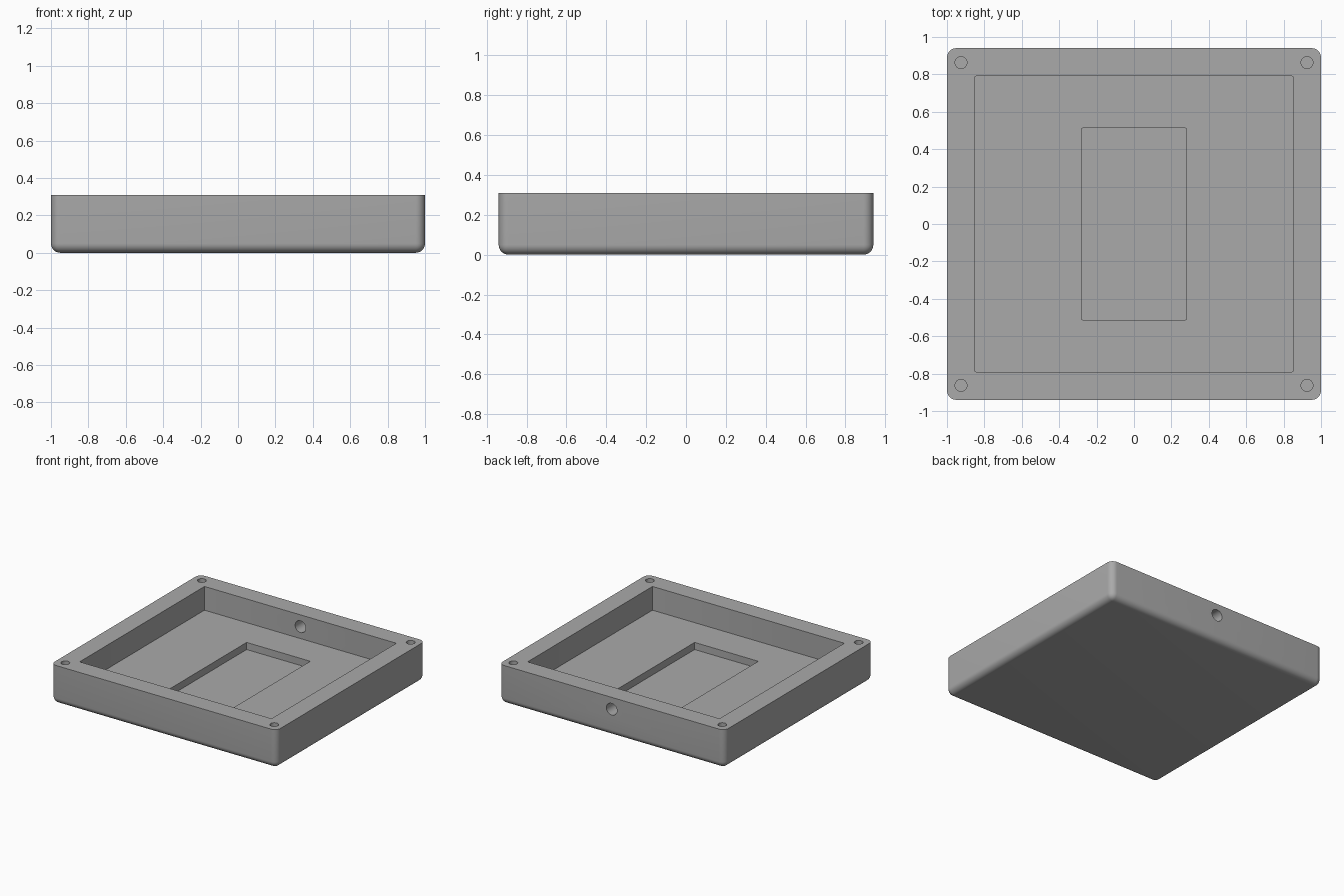
import bpy, bmesh
from math import pi, radians
from mathutils import Matrix

if "Cube" in bpy.data.objects:
    bpy.data.objects.remove(bpy.data.objects["Cube"], do_unlink=True)

W, D, H = 2.0, 1.88, 0.31       # outer size
FLOOR, POCKET = 0.12, 0.063     # heights of the two sunken floors

grey = bpy.data.materials.new("plain grey")
grey.use_nodes = True
colour = (0.4, 0.4, 0.4, 1)
grey.diffuse_color = colour
grey.node_tree.nodes["Principled BSDF"].inputs["Base Color"].default_value = colour


def finish(bm, name):
    mesh = bpy.data.meshes.new(name)
    bm.to_mesh(mesh)
    bm.free()
    mesh.materials.append(grey)
    ob = bpy.data.objects.new(name, mesh)
    bpy.context.collection.objects.link(ob)
    return ob


def box(name, w, d, z0, z1, radius, segments, round_bottom=False):
    """Box with rounded upright edges and, if asked, a rounded bottom."""
    bm = bmesh.new()
    bmesh.ops.create_cube(bm, size=1, matrix=Matrix.Translation((0, 0, (z0 + z1) / 2))
                          @ Matrix.Diagonal((w, d, z1 - z0, 1)))
    mid = (z0 + z1) / 2
    edges = []
    for e in bm.edges:
        heights = [v.co.z for v in e.verts]
        upright = abs(heights[0] - heights[1]) > 1e-4
        if upright or (round_bottom and max(heights) < mid):
            edges.append(e)
    bmesh.ops.bevel(bm, geom=edges, offset=radius, segments=segments,
                    profile=0.5, affect='EDGES')
    return finish(bm, name)


def drill(name, radius, depth, matrix):
    bm = bmesh.new()
    bmesh.ops.create_cone(bm, cap_ends=True, segments=32, radius1=radius,
                          radius2=radius, depth=depth, matrix=matrix)
    return finish(bm, name)


def cut(target, cutter):
    mod = target.modifiers.new("cut", 'BOOLEAN')
    mod.operation = 'DIFFERENCE'
    mod.solver = 'EXACT'
    mod.object = cutter
    bpy.context.view_layer.objects.active = target
    bpy.ops.object.modifier_apply(modifier=mod.name)
    bpy.data.objects.remove(cutter, do_unlink=True)


# Enclosure shell, rounded below and square at the rim
tray = box("enclosure_tray", W, D, 0, H, 0.05, 8, round_bottom=True)

# Main cavity and the deeper pocket in its floor
cut(tray, box("cavity_cutter", 1.70, 1.58, FLOOR, H + 0.1, 0.005, 2))
cut(tray, box("pocket_cutter", 0.564, 1.024, POCKET, H + 0.05, 0.006, 2))

# Blind screw holes in the rim corners
for sx in (-1, 1):
    for sy in (-1, 1):
        cut(tray, drill("screw_cutter", 0.032, 0.38,
                        Matrix.Translation((sx * 0.925, sy * 0.863, H))))

# Cable hole through the back wall
cut(tray, drill("cable_cutter", 0.047, 0.3,
                Matrix.Translation((0, 0.87, 0.215)) @ Matrix.Rotation(pi / 2, 4, 'X')))

# Smooth fillets and holes, crisp edges
bpy.ops.object.select_all(action='DESELECT')
tray.select_set(True)
bpy.context.view_layer.objects.active = tray
bpy.ops.object.shade_smooth_by_angle(angle=radians(35))
